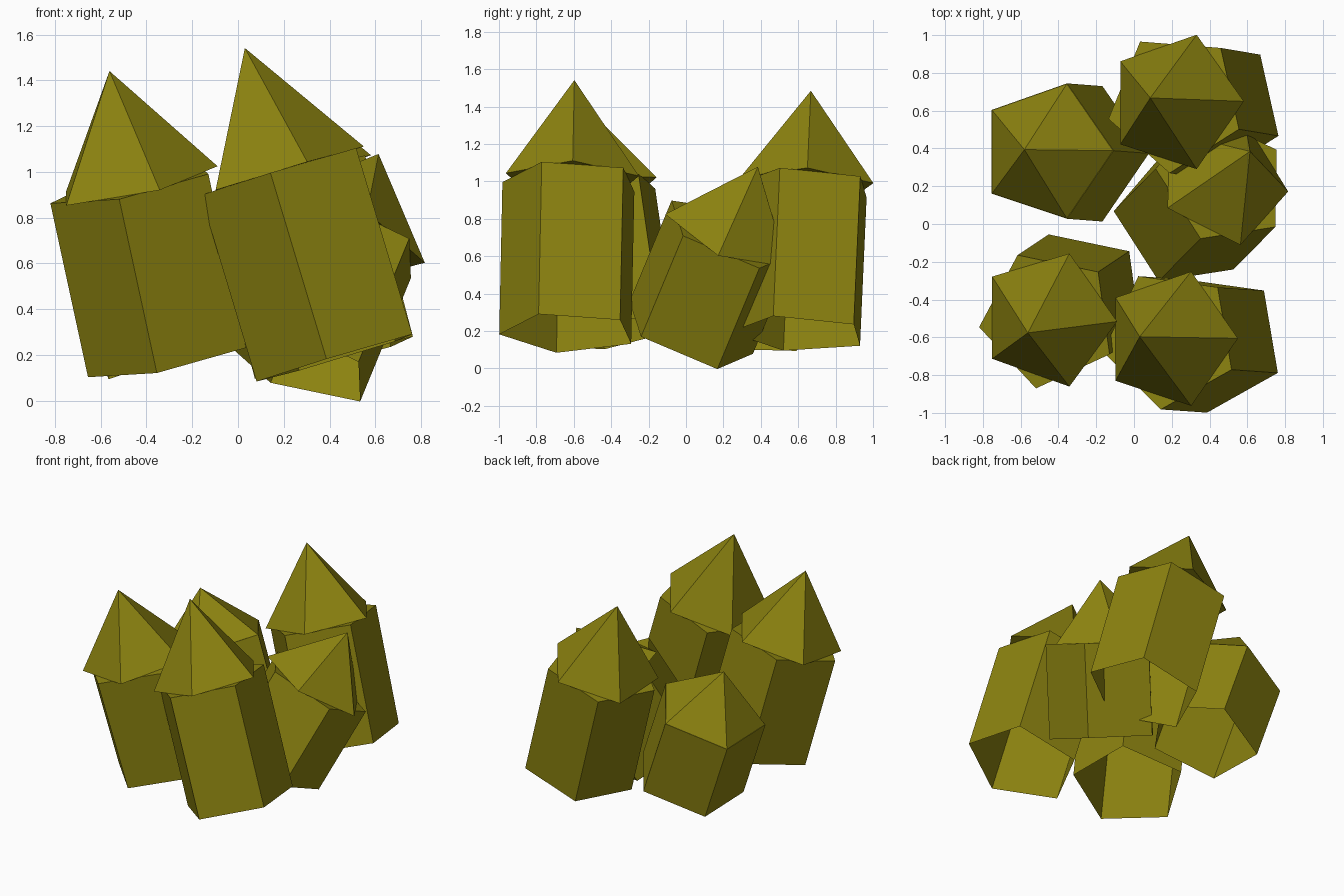
import bpy, bmesh, math
from mathutils import Matrix, Vector

if "Cube" in bpy.data.objects:
    bpy.data.objects.remove(bpy.data.objects["Cube"])

SIDES = 5
SHAFT_RADIUS = 0.377
TIP_RADIUS = 0.374

olive = bpy.data.materials.new("olive crystal")
olive.diffuse_color = (0.26, 0.225, 0.005, 1.0)
olive.use_nodes = True
olive.node_tree.nodes["Principled BSDF"].inputs["Base Color"].default_value = olive.diffuse_color


def frame(axis):
    """Rotation whose z follows the axis and whose x stays close to world x."""
    z = Vector(axis).normalized()
    x = Vector((1, 0, 0))
    x = (x - z * x.dot(z)).normalized()
    return Matrix((x, z.cross(x), z)).transposed()


def ring(bm, radius, z, twist):
    angles = [math.radians(twist) + i * math.tau / SIDES for i in range(SIDES)]
    return [bm.verts.new((radius * math.cos(a), radius * math.sin(a), z)) for a in angles]


def finish(name, bm, origin, rot):
    bm.transform(Matrix.Translation(origin) @ rot.to_4x4())
    mesh = bpy.data.meshes.new(name)
    bm.to_mesh(mesh)
    bm.free()
    mesh.materials.append(olive)
    bpy.context.collection.objects.link(bpy.data.objects.new(name, mesh))


def shaft(name, origin, rot, length, twist):
    """Five-sided hollow shaft, closed at the shoulder and open at the foot."""
    bm = bmesh.new()
    low = ring(bm, SHAFT_RADIUS, -length, twist)
    high = ring(bm, SHAFT_RADIUS, 0.0, twist)
    bm.faces.new(high)
    for i in range(SIDES):
        j = (i + 1) % SIDES
        bm.faces.new((low[i], low[j], high[j], high[i]))
    finish(name, bm, origin, rot)


def tip(name, origin, rot, height, twist):
    """Five-sided pyramid with a closed base."""
    bm = bmesh.new()
    low = ring(bm, TIP_RADIUS, 0.0, twist)
    apex = bm.verts.new((0, 0, height))
    bm.faces.new(low[::-1])
    for i in range(SIDES):
        bm.faces.new((low[i], low[(i + 1) % SIDES], apex))
    finish(name, bm, origin, rot)


# name, shoulder centre, lean axis, shaft length, tip height, shaft twist, tip twist
crystals = [
    ("front_left", (-0.455, -0.505, 0.947), (-0.21, -0.14, 0.97), 0.785, 0.51, -28, 0),
    ("front_right", (0.192, -0.608, 1.003), (-0.288, 0.02, 0.957), 0.85, 0.562, -26, 0),
    ("back_left", (-0.465, 0.385, 0.745), (-0.325, 0.025, 0.946), 0.578, 0.355, 0, 0),
    ("back_right", (0.22, 0.645, 0.977), (-0.255, 0.043, 0.966), 0.82, 0.525, -23, 0),
    ("middle_right", (0.467, 0.235, 0.72), (0.355, 0.36, 0.863), 0.625, 0.415, 35, -2),
]

for name, centre, axis, length, height, shaft_twist, tip_twist in crystals:
    rot = frame(axis)
    # straight shaft below the shoulder
    shaft(name + "_crystal_shaft", Vector(centre), rot, length, shaft_twist)
    # pointed tip above it
    tip(name + "_crystal_tip", Vector(centre), rot, height, tip_twist)
